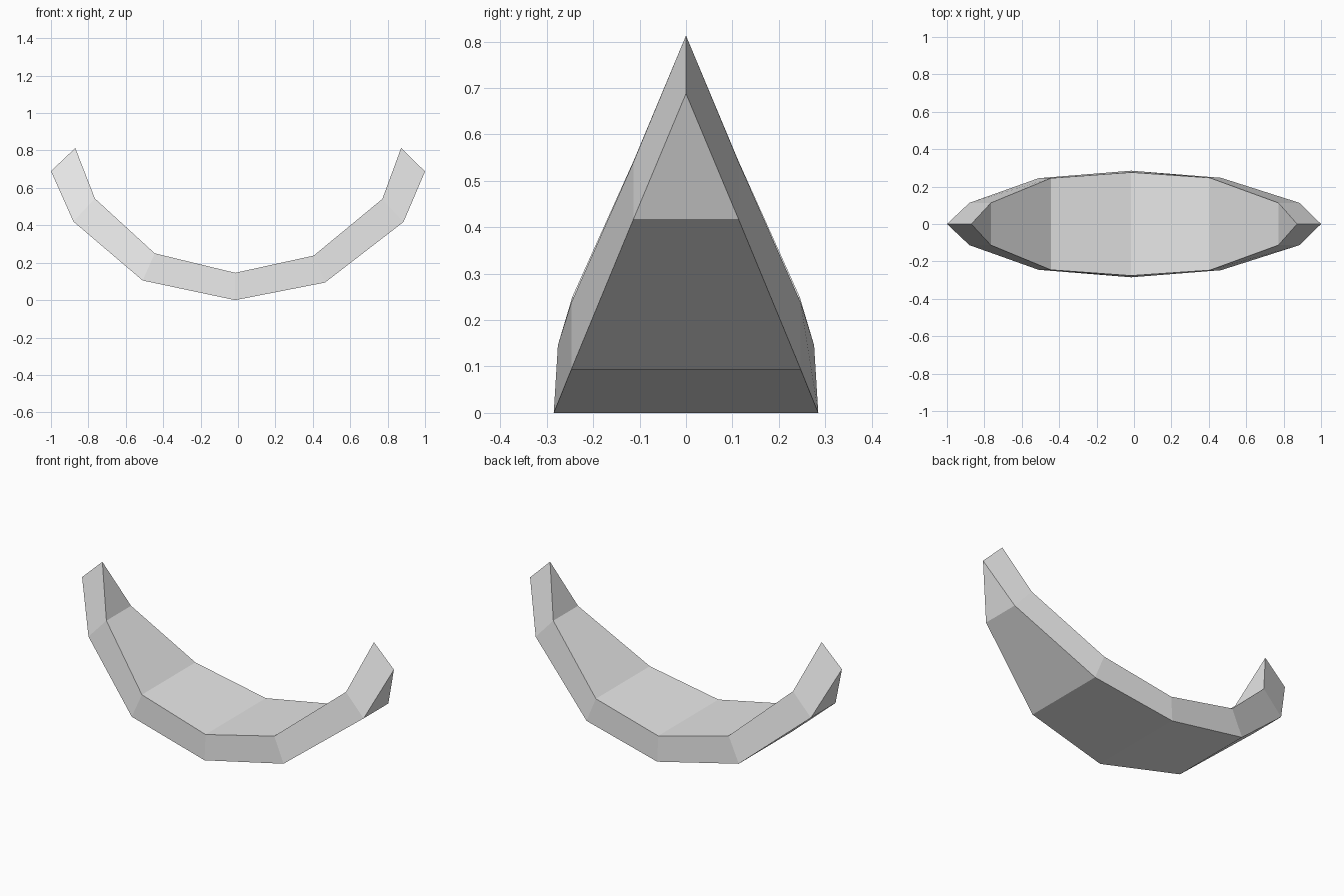
import bpy, bmesh

cube = bpy.data.objects.get("Cube")
if cube:
    bpy.data.objects.remove(cube, do_unlink=True)

# One flat grey
grey = bpy.data.materials.new("light grey")
grey.use_nodes = True
colour = (0.8, 0.8, 0.8, 1)
grey.diffuse_color = colour
grey.node_tree.nodes["Principled BSDF"].inputs["Base Color"].default_value = colour

# Stations along the arc: outer (x, z), inner (x, z), outer and inner half width
stations = [
    ((-1.0, 0.69), (-0.87, 0.813), 0, 0),
    ((-0.88, 0.42), (-0.765, 0.543), 0.113, 0.113),
    ((-0.51, 0.105), (-0.445, 0.25), 0.245, 0.245),
    ((-0.015, 0), (-0.015, 0.146), 0.285, 0.276),
    ((0.465, 0.094), (0.405, 0.238), 0.247, 0.247),
    ((0.885, 0.418), (0.772, 0.541), 0.113, 0.113),
    ((1.0, 0.688), (0.872, 0.813), 0, 0),
]

bm = bmesh.new()


def section(outer, inner, wide, narrow):
    """Ring of four corners: front outer, back outer, back inner, front inner."""
    corners = [(outer, -wide), (outer, wide), (inner, narrow), (inner, -narrow)]
    return [bm.verts.new((p[0], y, p[1])) for p, y in corners]


# Bridge the sections, then merge each tip into a single edge
rings = [section(*s) for s in stations]
for a, b in zip(rings, rings[1:]):
    for i in range(4):
        j = (i + 1) % 4
        bm.faces.new((a[i], a[j], b[j], b[i]))
bmesh.ops.remove_doubles(bm, verts=bm.verts[:], dist=0.0001)
bmesh.ops.recalc_face_normals(bm, faces=bm.faces[:])

mesh = bpy.data.meshes.new("curved_wedge")
bm.to_mesh(mesh)
bm.free()
mesh.materials.append(grey)
wedge = bpy.data.objects.new("curved_wedge", mesh)
bpy.context.collection.objects.link(wedge)
